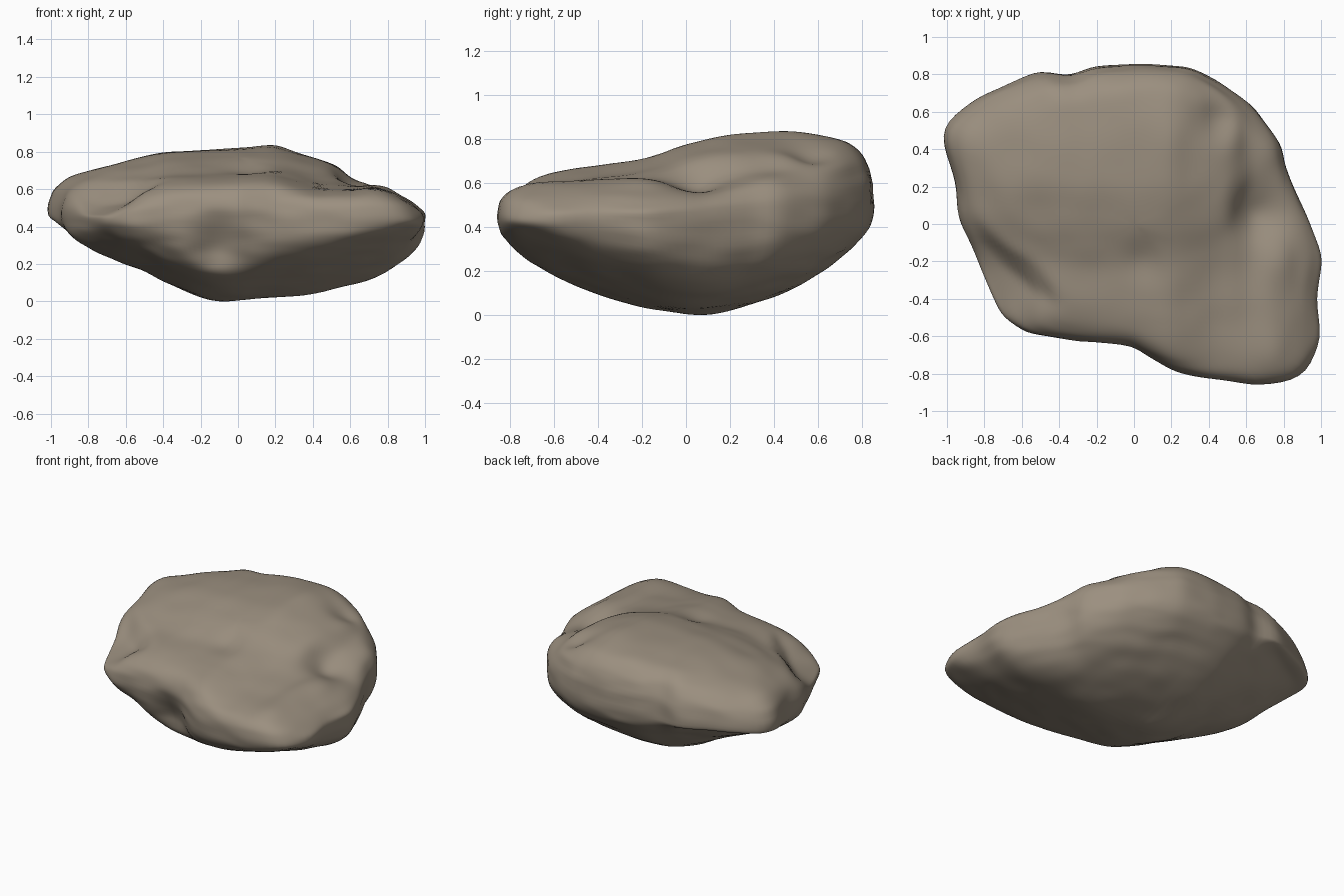
import bpy, bmesh, math
from mathutils import Vector, noise

cube = bpy.data.objects.get("Cube")
if cube:
    bpy.data.objects.remove(cube, do_unlink=True)

# Plan outline of the boulder, anticlockwise
OUTLINE = [(1.01, -.18), (.94, 0), (.87, .17), (.8, .32), (.79, .42), (.63, .64),
           (.47, .75), (.3, .84), (.05, .86), (-.23, .84), (-.35, .79), (-.5, .82),
           (-.83, .68), (-.99, .56), (-1.03, .47), (-.95, .2), (-.94, .03),
           (-.81, -.26), (-.71, -.49), (-.58, -.58), (-.2, -.65), (0, -.67),
           (.2, -.78), (.4, -.83), (.65, -.86), (.86, -.84), (.93, -.79),
           (1, -.62), (.97, -.4)]

# Ridge profiles of the crown and keel profiles of the belly
CROWN_X = [(-1, .69), (-.8, .71), (-.6, .76), (-.4, .805), (0, .83), (.2, .84),
           (.4, .785), (.53, .745), (.61, .67), (.8, .64), (1, .55)]
CROWN_Y = [(-.85, .65), (-.6, .66), (-.4, .69), (-.2, .72), (0, .79), (.2, .83),
           (.5, .84), (.7, .83), (.85, .81)]
BELLY_X = [(-1, .35), (-.8, .28), (-.6, .21), (-.4, .12), (-.28, .04), (-.1, 0),
           (.1, .02), (.3, .03), (.45, .06), (.8, .14), (1, .2)]
BELLY_Y = [(-.85, .24), (-.6, .18), (-.4, .11), (-.2, .05), (0, 0), (.2, .03),
           (.4, .09), (.6, .18), (.85, .38)]

# Hollows worn into the surface: centre, radius, push
DENTS = [((.7, .05, .62), .15, (-.04, 0, -.09)),
         ((-.1, -.62, .3), .14, (0, .11, 0)),
         ((-.45, -.6, .27), .1, (0, .05, 0)),
         ((.46, .56, .77), .09, (0, 0, -.06)),
         ((.05, -.2, .74), .1, (0, 0, -.025))]


def smoothstep(a, b, v):
    t = min(1, max(0, (v - a) / (b - a)))
    return t * t * (3 - 2 * t)


def profile_at(points, v):
    v = min(points[-1][0], max(points[0][0], v))
    for (a, h), (b, k) in zip(points, points[1:]):
        if v <= b:
            return h + (k - h) * (v - a) / (b - a)


def along_profile(points, v, blur):
    """Height of a profile at a position, with its corners rounded."""
    return sum(profile_at(points, v + k * blur) for k in (-1, -.5, 0, .5, 1)) / 5


def outline_radius(angle):
    """Distance from the centre to the outline along a direction."""
    d = Vector((math.cos(angle), math.sin(angle)))
    for p, q in zip(OUTLINE, OUTLINE[1:] + OUTLINE[:1]):
        p, q = Vector(p), Vector(q)
        a, b = d.cross(p), d.cross(q)
        if a <= 0 < b and d.dot(p + q) > 0:
            return d.dot(p.lerp(q, -a / (b - a)))


def crown_height(x, y):
    """Tilted plateau that drops to shelves at the right and front left."""
    fall = .84 - along_profile(CROWN_Y, y, .05)
    fall *= 1 - .85 * smoothstep(.4, .75, x)
    z = along_profile(CROWN_X, x, .03) - fall
    across = -.65 * (x + .625) - .76 * (y + .2)
    along = .76 * (x + .625) - .65 * (y + .2)
    return z - .09 * smoothstep(-.03, .05, across) * math.exp(-(along / .25) ** 4)


def belly_height(x, y):
    return along_profile(BELLY_X, x, .12) + along_profile(BELLY_Y, y, .15) - .02


def shape(co):
    """Turn a point on the unit sphere into a point on the rock."""
    angle = math.atan2(co.y, co.x)
    rho = min(1, math.hypot(co.x, co.y))
    r = rho * outline_radius(angle)
    x, y = r * math.cos(angle), r * math.sin(angle)
    rim = .465 + .03 * math.sin(angle)
    bulge = (1 - rho ** 10) ** .4
    if co.z >= 0:
        z = rim + max(.04, crown_height(x, y) - rim) * bulge
    else:
        z = rim - max(.04, rim - belly_height(x, y)) * bulge
    p = Vector((x, y, z))
    for centre, radius, push in DENTS:
        d = (p - Vector(centre)).length / radius
        p += Vector(push) * math.exp(-d * d)
    return p


# Rock body
mesh = bpy.data.meshes.new("rock")
rock = bpy.data.objects.new("rock", mesh)
bpy.context.collection.objects.link(rock)
bm = bmesh.new()
bmesh.ops.create_uvsphere(bm, u_segments=160, v_segments=80, radius=1)
for v in bm.verts:
    v.co = shape(v.co)
for i in range(5):
    bmesh.ops.smooth_vert(bm, verts=bm.verts, factor=.5,
                          use_axis_x=True, use_axis_y=True, use_axis_z=True)

# Broad lumps and finer layered wear
for v in bm.verts:
    layered = Vector((v.co.x * 5, v.co.y * 5, v.co.z * 16))
    v.co += noise.noise_vector(v.co * 3.5) * .008 + noise.noise_vector(layered) * .006

# Rest the lowest point on the ground
low = min(v.co.z for v in bm.verts)
bmesh.ops.translate(bm, verts=bm.verts, vec=(0, 0, -low))
for f in bm.faces:
    f.smooth = True
bm.to_mesh(mesh)
bm.free()

# Stone colour
stone = bpy.data.materials.new("brown grey stone")
stone.use_nodes = True
colour = (.33, .277, .214, 1)
stone.diffuse_color = colour
stone.node_tree.nodes["Principled BSDF"].inputs["Base Color"].default_value = colour
mesh.materials.append(stone)
